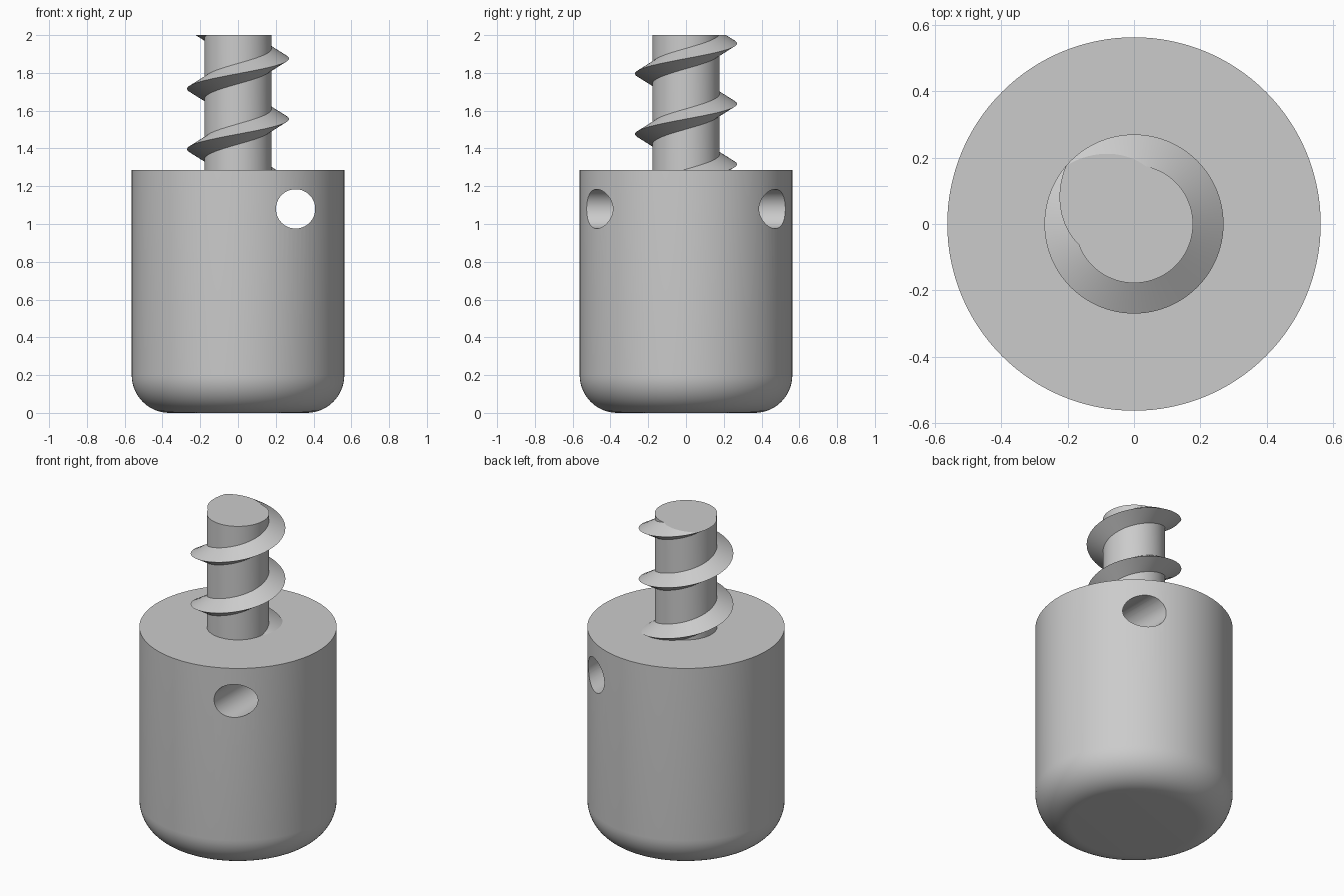
import bpy, bmesh, math

cube = bpy.data.objects.get("Cube")
if cube:
    bpy.data.objects.remove(cube, do_unlink=True)

BODY_R, BODY_TOP, FILLET = 0.563, 1.285, 0.2
ROOT_R, CREST_R, PITCH, HALF_W = 0.178, 0.27, 0.32, 0.054
TOP = 2.0

gray = bpy.data.materials.new("plain gray")
gray.use_nodes = True
gray.diffuse_color = (0.6, 0.6, 0.6, 1)
gray.node_tree.nodes["Principled BSDF"].inputs["Base Color"].default_value = (0.6, 0.6, 0.6, 1)


def add_object(name, bm):
    bmesh.ops.recalc_face_normals(bm, faces=bm.faces)
    mesh = bpy.data.meshes.new(name)
    bm.to_mesh(mesh)
    bm.free()
    mesh.materials.append(gray)
    obj = bpy.data.objects.new(name, mesh)
    bpy.context.collection.objects.link(obj)
    return obj


def activate(obj):
    bpy.ops.object.select_all(action='DESELECT')
    obj.select_set(True)
    bpy.context.view_layer.objects.active = obj


def cylinder(radius, height, segments):
    bm = bmesh.new()
    bmesh.ops.create_cone(bm, cap_ends=True, segments=segments,
                          radius1=radius, radius2=radius, depth=height)
    return bm


# Body: cylinder with a rounded bottom rim
bm = cylinder(BODY_R, BODY_TOP, 128)
bmesh.ops.translate(bm, verts=bm.verts, vec=(0, 0, BODY_TOP / 2))
rim = [e for e in bm.edges if all(v.co.z < 0.01 for v in e.verts)]
bmesh.ops.bevel(bm, geom=rim, offset=FILLET, segments=14, profile=0.5, affect='EDGES')
body = add_object("body", bm)

# Cross hole through the body, front to back
cutter = add_object("hole_cutter", cylinder(0.104, 2, 64))
cutter.rotation_euler.x = math.pi / 2
cutter.location = (0.305, 0, 1.08)
cutter.hide_render = True
hole = body.modifiers.new("hole", 'BOOLEAN')
hole.operation = 'DIFFERENCE'
hole.solver = 'EXACT'
hole.object = cutter
activate(body)
bpy.ops.object.modifier_apply(modifier=hole.name)
bpy.data.objects.remove(cutter, do_unlink=True)

# Threaded shaft: one pitch of the thread outline swept up a right-handed helix
profile = [(ROOT_R, -PITCH / 2), (ROOT_R, -HALF_W), (CREST_R, 0),
           (ROOT_R, HALF_W), (ROOT_R, PITCH / 2)]
STEPS, TURNS, START_Z = 96, 5, 0.916
bm = bmesh.new()
previous = None
for i in range(STEPS * TURNS + 1):
    a = 2 * math.pi * i / STEPS
    z = START_Z + PITCH * i / STEPS
    ring = [bm.verts.new((r * math.cos(a), r * math.sin(a), z + dz)) for r, dz in profile]
    if previous:
        for j in range(len(ring) - 1):
            bm.faces.new((previous[j], ring[j], ring[j + 1], previous[j + 1]))
    previous = ring
bmesh.ops.remove_doubles(bm, verts=bm.verts, dist=0.0005)

# Trim the shaft flat at the tip and just inside the body, then cap it
for height, up in ((TOP, 1), (BODY_TOP - 0.04, -1)):
    cut = bmesh.ops.bisect_plane(bm, geom=bm.verts[:] + bm.edges[:] + bm.faces[:],
                                 plane_co=(0, 0, height), plane_no=(0, 0, up),
                                 clear_outer=True)
    edges = [g for g in cut["geom_cut"] if isinstance(g, bmesh.types.BMEdge)]
    bmesh.ops.edgeloop_fill(bm, edges=edges)
shaft = add_object("threaded_shaft", bm)

for obj in (body, shaft):
    activate(obj)
    bpy.ops.object.shade_smooth_by_angle(angle=math.radians(30))
